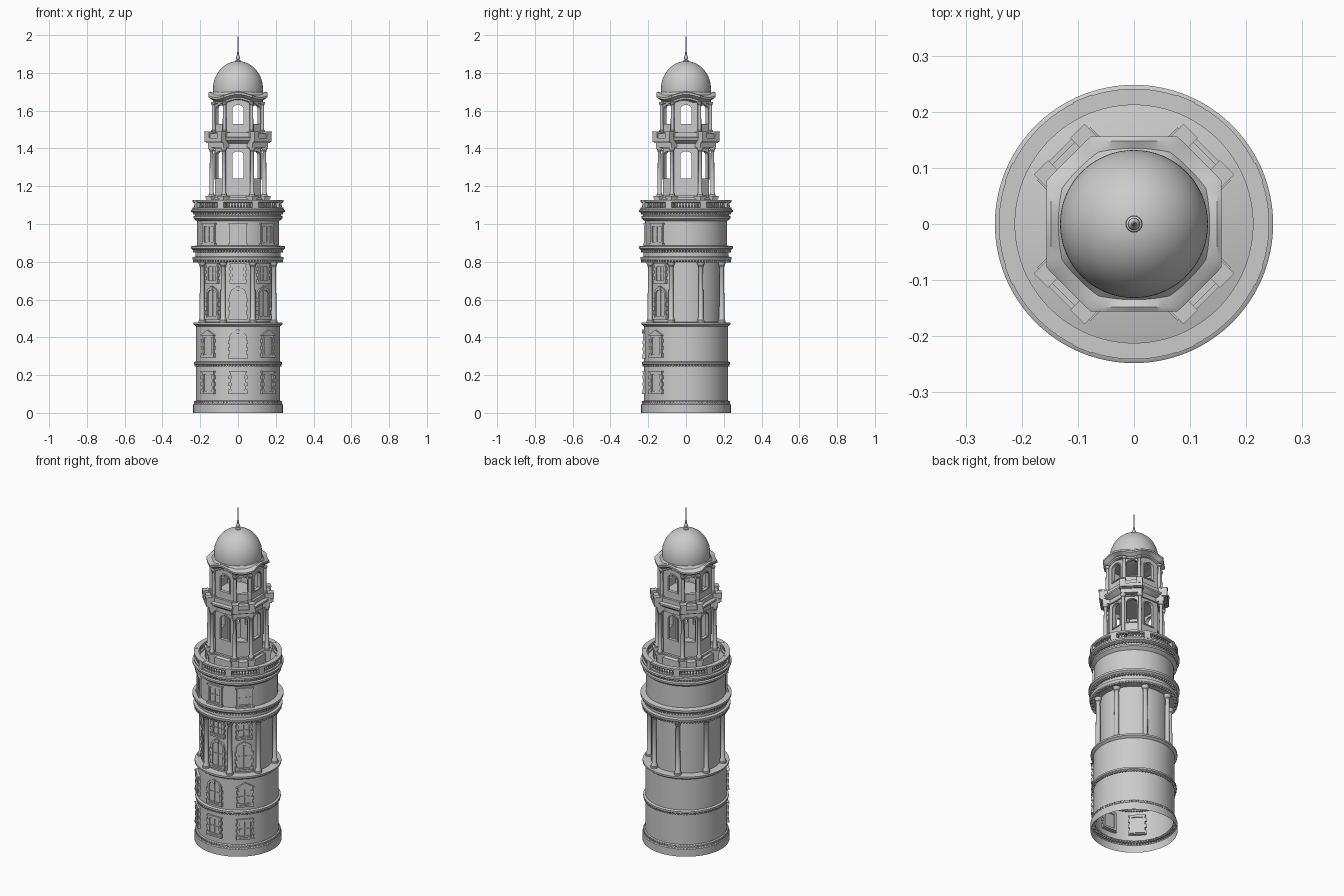
import bpy, bmesh
from math import sin, cos, pi, radians, sqrt
from mathutils import Matrix, Vector

if "Cube" in bpy.data.objects:
    bpy.data.objects.remove(bpy.data.objects["Cube"])


def finish(name, bm):
    bmesh.ops.remove_doubles(bm, verts=bm.verts, dist=1e-6)
    bmesh.ops.recalc_face_normals(bm, faces=bm.faces)
    me = bpy.data.meshes.new(name)
    bm.to_mesh(me)
    bm.free()
    ob = bpy.data.objects.new(name, me)
    bpy.context.collection.objects.link(ob)
    bpy.ops.object.select_all(action='DESELECT')
    ob.select_set(True)
    bpy.context.view_layer.objects.active = ob
    bpy.ops.object.shade_smooth_by_angle(angle=radians(35))
    return ob


def turn(deg):
    # local -y (front) turned round the tower axis
    return Matrix.Rotation(radians(deg), 4, 'Z')


def loft(bm, rings):
    vs = [[bm.verts.new(p) for p in r] for r in rings]
    n = len(vs[0])
    for a, b in zip(vs, vs[1:]):
        for i in range(n):
            bm.faces.new((a[i], a[(i + 1) % n], b[(i + 1) % n], b[i]))
    return vs


def lathe(bm, profile, seg, c=(0, 0, 0), caps=False):
    c = Vector(c)
    vs = loft(bm, [[c + Vector((r * cos(2 * pi * i / seg), r * sin(2 * pi * i / seg), z))
                    for i in range(seg)] for r, z in profile])
    if caps:
        bm.faces.new(vs[0])
        bm.faces.new(vs[-1])


def box(bm, m, x0, x1, d0, d1, z0, z1):
    # x across the face, d distance out from the axis
    vs = loft(bm, [[m @ Vector((x, -d, z)) for x, d in ((x0, d0), (x1, d0), (x1, d1), (x0, d1))]
                   for z in (z0, z1)])
    bm.faces.new(vs[0])
    bm.faces.new(vs[1])


def outline(w, z0, z1, rise=0.0):
    arc = [(-w * cos(pi * t / 10), z1 - rise + rise * sin(pi * t / 10)) for t in range(11)]
    return [(-w, z0)] + arc + [(w, z0)]


def prism(bm, m, pts, d0, d1):
    vs = loft(bm, [[m @ Vector((x, -d, z)) for x, z in pts] for d in (d0, d1)])
    bm.faces.new(vs[0])
    bm.faces.new(vs[1])


def frame(bm, m, outer, inner, d0, d1):
    loft(bm, [[m @ Vector((x, -d, z)) for x, z in pts]
              for pts, d in ((outer, d0), (outer, d1), (inner, d1), (inner, d0), (outer, d0))])


def octagon(a, c, z):
    p = [(c, -a), (a, -c), (a, c), (c, a), (-c, a), (-a, c), (-a, -c), (-c, -a)]
    return [(x, y, z) for x, y in p]


def octa_stack(name, rows):
    bm = bmesh.new()
    vs = loft(bm, [octagon(*r) for r in rows])
    bm.faces.new(vs[0])
    bm.faces.new(vs[-1])
    return finish(name, bm)


# Round shaft, open underneath, with its string courses and cornices
bm = bmesh.new()
lathe(bm, [(.237, 0), (.237, .045), (.23, .052), (.23, .06), (.222, .066), (.222, .25), (.228, .253),
           (.233, .258), (.233, .268), (.222, .273), (.222, .458), (.228, .462), (.236, .468),
           (.236, .478), (.19, .48), (.19, .80), (.222, .80), (.236, .806), (.242, .815), (.242, .824),
           (.226, .828), (.226, .855), (.238, .862), (.248, .87), (.248, .882), (.217, .886),
           (.217, 1.015), (.224, 1.02), (.236, 1.03), (.236, 1.04), (.228, 1.045), (.228, 1.055),
           (.248, 1.065), (.248, 1.075), (.24, 1.08), (.0005, 1.08)], 96)
finish("tower_shaft", bm)

# Dentil rows below the cornices
bm = bmesh.new()
for r, z in ((.229, .052), (.226, .249), (.234, .852), (.234, .8), (.234, 1.054)):
    for i in range(90):
        box(bm, turn(i * 4), -.004, .004, r - .015, r + .004, z - .003, z + .01)
finish("dentils", bm)

# Eight columns round the shaft
COLUMN = [(1.5, 0), (1.5, .03), (1.3, .04), (1.3, .06), (1, .08), (.98, .45), (.85, .9), (1.1, .915),
          (1, .93), (1.4, .96), (1.5, .97), (1.5, 1)]


def column(bm, m, x, d, r, z0, z1):
    p = m @ Vector((x, -d, 0))
    lathe(bm, [(q * r, z0 + t * (z1 - z0)) for q, t in COLUMN], 16, p, True)


bm = bmesh.new()
for k in range(8):
    column(bm, turn(22.5 + 45 * k), 0, .205, .0135, .478, .802)
finish("shaft_columns", bm)


# Windows on the three front bays
def window(bm, m, r, w, z0, z1, rise=0, pediment=False, quoins=True):
    t = .012
    frame(bm, m, outline(w, z0, z1, rise), outline(w - t, z0 + t, z1 - t, max(0, rise - t)), r - .02, r + .006)
    prism(bm, m, outline(w - t, z0 + t, z1 - t, max(0, rise - t)), r - .014, r - .001)
    box(bm, m, -w - .006, w + .006, r - .015, r + .011, z0 - .006, z0 + .004)
    box(bm, m, -.002, .002, r - .005, r + .003, z0 + t, z1 - t)
    box(bm, m, -w + t, w - t, r - .005, r + .003, (z0 + z1) / 2 - .002, (z0 + z1) / 2 + .002)
    if pediment:
        prism(bm, m, [(-w - .01, z1), (w + .01, z1), (0, z1 + .03)], r - .015, r + .012)
    elif rise:
        box(bm, m, -.007, .007, r - .01, r + .011, z1 - .016, z1 + .006)
    else:
        box(bm, m, -w - .005, w + .005, r - .015, r + .01, z1 - .002, z1 + .006)
    if quoins:
        n = 6
        h = (z1 - rise - z0) / n
        for i in range(0, n, 2):
            for s in (-1, 1):
                xs = sorted((s * (w - .01), s * (w + .006)))
                box(bm, m, *xs, r - .015, r + .009, z0 + i * h, z0 + (i + 1) * h)


for side, ang in (("left", -45), ("front", 0), ("right", 45)):
    m = turn(ang)
    bm = bmesh.new()
    window(bm, m, .221, .043, .105, .215)
    if ang:
        window(bm, m, .221, .041, .30, .41, pediment=True)
    else:
        window(bm, m, .221, .046, .295, .435, rise=.035)
    window(bm, m, .191, .044, .50, .665, rise=.036)
    window(bm, m, .191, .04, .69, .785)
    window(bm, m, .216, .045, .892, 1.0, quoins=False)
    finish(side + "_windows", bm)

# Balcony balustrade
bm = bmesh.new()
lathe(bm, [(.214, 1.08), (.214, 1.088), (.24, 1.088), (.24, 1.08)], 96)
lathe(bm, [(.217, 1.112), (.212, 1.117), (.212, 1.127), (.241, 1.127), (.241, 1.117), (.236, 1.112),
           (.217, 1.112)], 96)
for k in range(8):
    box(bm, turn(22.5 + 45 * k), -.017, .017, .213, .242, 1.08, 1.128)
    for i in range(-4, 5):
        p = turn(45 * k + i * 4) @ Vector((0, -.227, 0))
        lathe(bm, [(.0035, 1.086), (.0055, 1.095), (.003, 1.104), (.005, 1.113)], 8, p)
finish("balustrade", bm)


# Open octagonal storeys: arched walls on all eight sides
def storey(name, a, c, z0, z1, oz0, oz1, w):
    bm = bmesh.new()
    for k in range(8):
        if k % 2:
            half, d = (a - c) / sqrt(2), (a + c) / sqrt(2)
        else:
            half, d = c, a
        wo = min(w, half - .012)
        frame(bm, turn(45 * k), outline(half, z0, z1), outline(wo, oz0, oz1, wo * .7), d - .015, d)
        frame(bm, turn(45 * k), outline(wo + .007, oz0 - .005, oz1 + .007, wo * .7 + .007),
              outline(wo, oz0, oz1, wo * .7), d - .004, d + .005)
    finish(name, bm)


storey("lantern_walls", .122, .064, 1.08, 1.42, 1.24, 1.385, .03)
storey("belfry_walls", .125, .062, 1.47, 1.66, 1.53, 1.63, .03)

# Lantern plinth and entablature, broken forward over the column pairs
octa_stack("lantern_plinth", [(.145, .074, 1.08), (.145, .074, 1.13), (.136, .07, 1.14), (.136, .07, 1.15)])
octa_stack("lantern_cornice", [(.13, .067, 1.40), (.13, .067, 1.425), (.145, .075, 1.435),
                               (.155, .08, 1.445), (.155, .08, 1.455), (.138, .07, 1.46),
                               (.138, .07, 1.485)])
ped, ent, col = bmesh.new(), bmesh.new(), bmesh.new()
for k in range(4):
    m = turn(45 + 90 * k)
    box(ent, m, -.058, .058, .11, .168, 1.405, 1.43)
    box(ent, m, -.064, .064, .11, .186, 1.435, 1.455)
    box(ent, m, -.061, .061, .11, .178, 1.43, 1.435)
    box(ent, m, -.04, .04, .15, .178, 1.455, 1.478)
    for s in (-1, 1):
        x = s * .046
        box(ped, m, x - .018, x + .018, .12, .172, 1.08, 1.135)
        box(ped, m, x - .021, x + .021, .12, .177, 1.135, 1.148)
        box(ent, m, x - .016, x + .016, .156, .187, 1.455, 1.484)
        box(ent, m, x - .018, x + .018, .154, .189, 1.484, 1.49)
        column(col, m, x, .152, .0105, 1.148, 1.406)
        column(col, m, s * .041, .142, .0095, 1.485, 1.645)
        box(ped, m, s * .041 - .015, s * .041 + .015, .12, .157, 1.46, 1.487)
finish("column_pedestals", ped)
finish("lantern_entablature", ent)
finish("lantern_and_belfry_columns", col)


# Wavy dome cornice, arched up over the four main faces, melting into a round skirt
def wavy(a, z, blend=0.0, n=96):
    ring = []
    for i in range(n):
        t = 2 * pi * i / n
        main = max(abs(cos(t)), abs(sin(t)))
        diag = max(abs(cos(t - pi / 4)), abs(sin(t - pi / 4)))
        octr = min(a / main, a * 1.06 / diag)
        r = octr * (1 - blend) + .13 * blend
        lift = .026 * (.5 + .5 * cos(4 * t)) * (1 - blend)
        ring.append((r * cos(t), r * sin(t), z + lift))
    return ring


bm = bmesh.new()
vs = loft(bm, [wavy(.126, 1.632), wavy(.132, 1.636), wavy(.132, 1.645), wavy(.142, 1.65), wavy(.148, 1.656),
               wavy(.156, 1.66), wavy(.156, 1.67), wavy(.148, 1.675), wavy(.14, 1.682, .5),
               wavy(.13, 1.70, 1)])
bm.faces.new(vs[0])
finish("dome_cornice", bm)

# Dome
bm = bmesh.new()
dome = [(.13, 1.69), (.132, 1.70)]
dome += [(.132 * cos(pi / 2 * i / 16), 1.715 + .147 * sin(pi / 2 * i / 16)) for i in range(16)]
lathe(bm, dome + [(.004, 1.862)], 64, caps=True)
finish("dome", bm)

# Finial
bm = bmesh.new()
lathe(bm, [(.016, 1.855), (.014, 1.866), (.007, 1.87), (.009, 1.876), (.011, 1.882), (.009, 1.889),
           (.004, 1.894), (.005, 1.905), (.003, 1.915), (.0025, 1.96), (.001, 2.0)], 16, caps=True)
finish("finial", bm)
